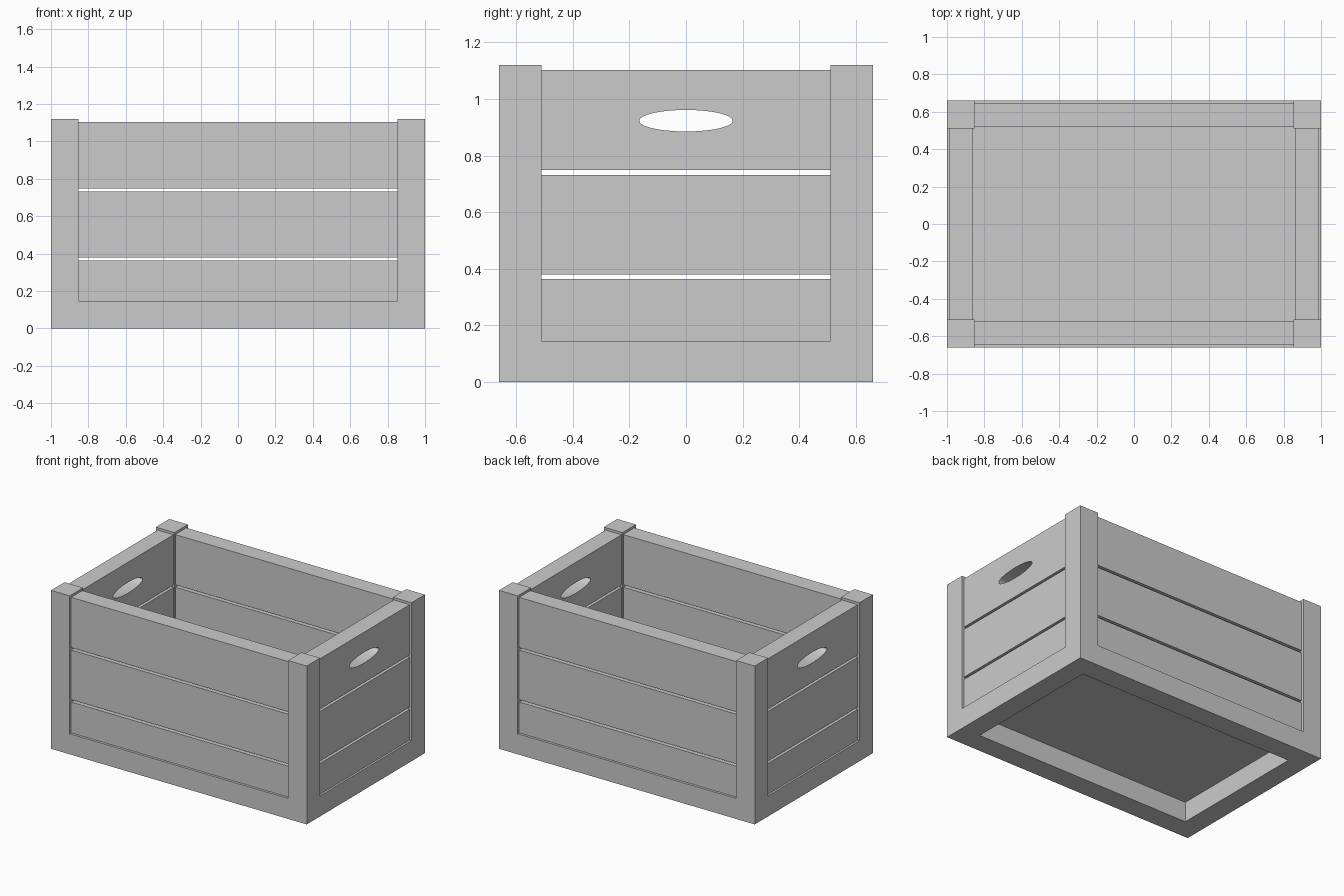
import bpy, bmesh

if "Cube" in bpy.data.objects:
    bpy.data.objects.remove(bpy.data.objects["Cube"])

HX, HY = 1.0, 0.66          # outer half sizes
PX, PY = 0.854, 0.51        # inner faces of posts and rails
RAIL, TOP = 0.145, 1.12     # rail height, post height


def to_object(name, bm):
    bmesh.ops.recalc_face_normals(bm, faces=bm.faces[:])
    mesh = bpy.data.meshes.new(name)
    bm.to_mesh(mesh)
    bm.free()
    obj = bpy.data.objects.new(name, mesh)
    bpy.context.collection.objects.link(obj)
    return obj


def box(name, lo, hi):
    bm = bmesh.new()
    bmesh.ops.create_cube(bm, size=1)
    for v in bm.verts:
        v.co = [(a + b) / 2 + c * (b - a) for a, b, c in zip(lo, hi, v.co)]
    return to_object(name, bm)


def extrude_up(bm, faces, z):
    new = bmesh.ops.extrude_face_region(bm, geom=faces)["geom"]
    for v in new:
        if isinstance(v, bmesh.types.BMVert):
            v.co.z = z
    return [f for f in new if isinstance(f, bmesh.types.BMFace)]


# Frame: base ring of rails, with the four corners raised into posts
bm = bmesh.new()
xs, ys = (-HX, -PX, PX, HX), (-HY, -PY, PY, HY)
g = [[bm.verts.new((x, y, 0)) for y in ys] for x in xs]
ring = [bm.faces.new((g[i][j], g[i + 1][j], g[i + 1][j + 1], g[i][j + 1]))
        for i in range(3) for j in range(3) if (i, j) != (1, 1)]
# keep the underside closed by extruding a copy
copy = bmesh.ops.duplicate(bm, geom=ring)["geom"]
top = extrude_up(bm, [f for f in copy if isinstance(f, bmesh.types.BMFace)], RAIL)
bmesh.ops.remove_doubles(bm, verts=bm.verts[:], dist=1e-5)
corners = [f for f in bm.faces
           if all(abs(v.co.z - RAIL) < 1e-4 for v in f.verts)
           and abs(f.calc_center_median().x) > PX
           and abs(f.calc_center_median().y) > PY]
for f in corners:
    extrude_up(bm, [f], TOP)
bmesh.ops.delete(bm, geom=[f for f in corners if f.is_valid], context='FACES_ONLY')
to_object("corner_frame", bm)

# Floor board resting on the rails
box("floor", (-0.861, -0.519, 0.142), (0.861, 0.519, 0.17))

# Handle cutter, passing through both ends
bpy.ops.mesh.primitive_cylinder_add(vertices=64, radius=1, depth=3,
                                    location=(0, 0, 0.923), rotation=(0, 1.5707963, 0))
cutter = bpy.context.object
cutter.name = "handle_cutter"
cutter.scale = (0.038, 0.165, 1)
cutter.hide_render = True
cutter.hide_set(True)

# Wall slats, three per side
rows = (("lower", RAIL, 0.363), ("middle", 0.38, 0.731), ("upper", 0.748, 1.103))
for row, z0, z1 in rows:
    for side, s in (("front", -1), ("back", 1)):
        y0, y1 = sorted((s * 0.519, s * 0.643))
        box(f"{side}_{row}_slat", (-PX, y0, z0), (PX, y1, z1))
    for side, s in (("left", -1), ("right", 1)):
        x0, x1 = sorted((s * 0.861, s * 0.986))
        slat = box(f"{side}_{row}_slat", (x0, -PY, z0), (x1, PY, z1))
        if row == "upper":
            cut = slat.modifiers.new("handle_hole", 'BOOLEAN')
            cut.operation = 'DIFFERENCE'
            cut.solver = 'EXACT'
            cut.object = cutter
